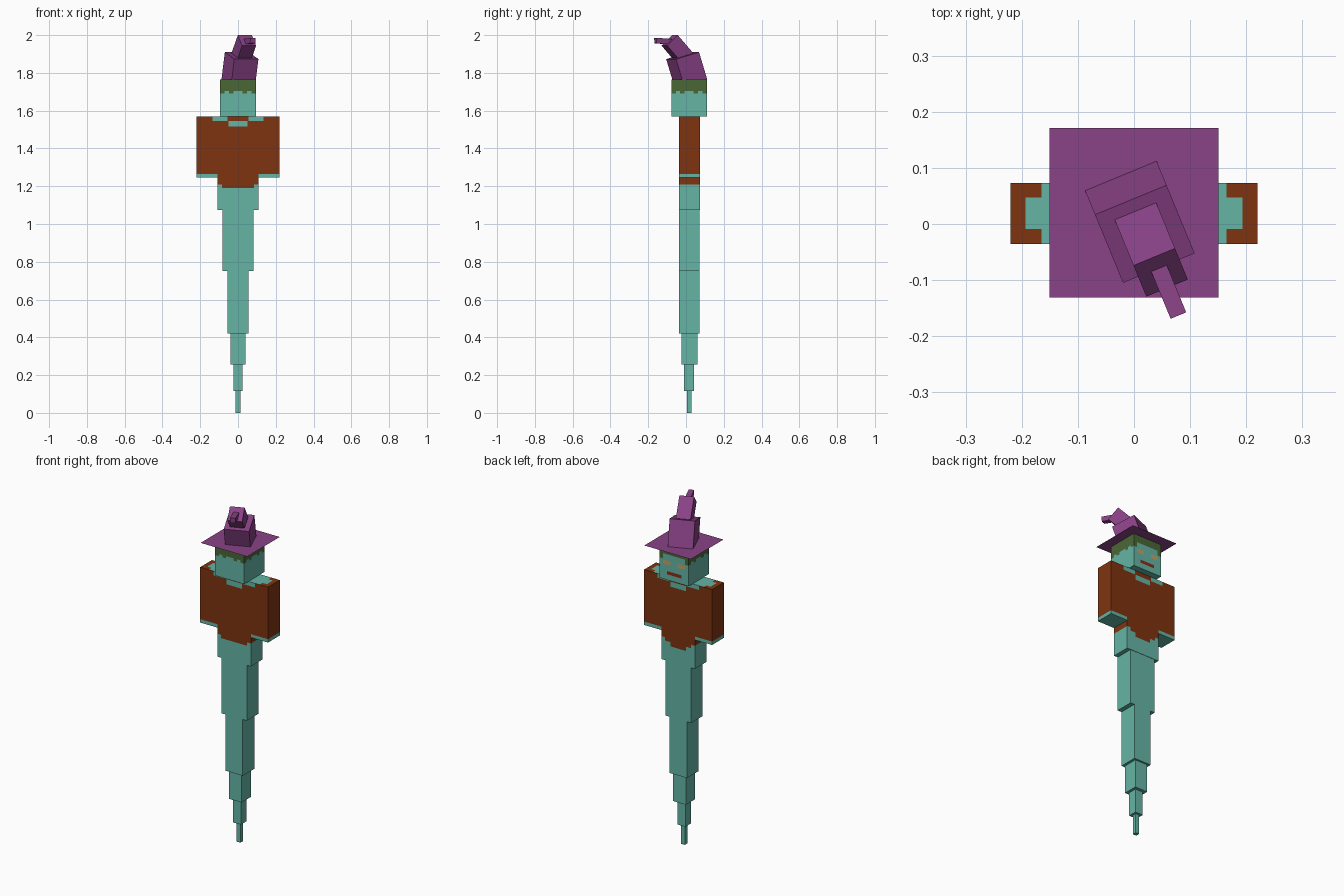
import bpy, bmesh, math
from mathutils import Vector

if "Cube" in bpy.data.objects:
    bpy.data.objects.remove(bpy.data.objects["Cube"])


def material(name, rgb):
    lin = [((c / 255 + 0.055) / 1.055) ** 2.4 for c in rgb]
    m = bpy.data.materials.new(name)
    m.diffuse_color = (*lin, 1)
    m.use_nodes = True
    m.node_tree.nodes["Principled BSDF"].inputs["Base Color"].default_value = m.diffuse_color
    return m


MATS = [material("teal skin", (101, 181, 165)), material("brown shirt", (126, 52, 15)),
        material("purple hat", (138, 66, 135)), material("green hair", (74, 103, 54)),
        material("tan eyes", (202, 160, 95)), material("red mouth", (135, 45, 25))]
SKIN, SHIRT, HAT, HAIR, EYE, MOUTH = range(6)


def finish(name, bm, rule):
    """Colour the faces by rule(centre, normal) and make the object."""
    bmesh.ops.recalc_face_normals(bm, faces=bm.faces)
    bm.normal_update()
    for f in bm.faces:
        f.material_index = rule(f.calc_center_median(), f.normal)
    me = bpy.data.meshes.new(name)
    bm.to_mesh(me)
    bm.free()
    for m in MATS:
        me.materials.append(m)
    ob = bpy.data.objects.new(name, me)
    bpy.context.collection.objects.link(ob)
    return ob


def box(name, lo, hi, rule, cuts=((), (), ())):
    """Axis-aligned box, sliced at the given x, y and z values."""
    bm = bmesh.new()
    bmesh.ops.create_cube(bm, size=1)
    lo, hi = Vector(lo), Vector(hi)
    for v in bm.verts:
        v.co = (lo + hi) / 2 + v.co * (hi - lo)
    for axis, values in enumerate(cuts):
        no = Vector((0, 0, 0))
        no[axis] = 1
        for value in values:
            bmesh.ops.bisect_plane(bm, geom=bm.verts[:] + bm.edges[:] + bm.faces[:],
                                   plane_co=no * value, plane_no=no)
    return finish(name, bm, rule)


def skin(c, n):
    return SKIN


def hat(c, n):
    return HAT


# Tapering tail: half width, y range, z range
TAIL = [(0.083, -0.036, 0.071, 0.75, 1.075), (0.056, -0.036, 0.071, 0.42, 0.75),
        (0.041, -0.025, 0.06, 0.255, 0.42), (0.025, -0.01, 0.042, 0.115, 0.255),
        (0.012, 0.005, 0.028, 0, 0.115)]
for i, (w, y0, y1, z0, z1) in enumerate(TAIL):
    box(f"tail_segment_{i + 1}", (-w, y0, z0), (w, y1, z1), skin)


# Torso: shirt with a stepped hem and neckline
def torso_rule(c, n):
    x = abs(c.x)
    if abs(n.z) > 0.5:
        return SKIN
    if abs(n.x) > 0.5:
        return SHIRT if c.z > 1.21 else SKIN
    hem = 1.21 if x > 0.085 else 1.19
    if n.y > 0 and x < 0.05:
        hem = 1.165
    if c.z < hem:
        return SKIN
    if c.z > 1.545:
        return SHIRT if x < 0.055 else SKIN
    return SKIN if c.z > 1.515 and x < 0.05 else SHIRT


box("torso", (-0.108, -0.036, 1.075), (0.108, 0.073, 1.57), torso_rule,
    ((-0.085, -0.055, -0.05, 0.05, 0.055, 0.085), (), (1.165, 1.19, 1.21, 1.515, 1.545)))


# Arms: sleeves with bare cuffs and open shoulders
def arm_rule(c, n):
    x = abs(c.x)
    if n.z > 0.5:
        return SKIN if x < 0.165 or (x < 0.193 and abs(c.y - 0.019) < 0.028) else SHIRT
    if n.z < -0.5 or c.z < 1.265:
        return SKIN
    return SKIN if abs(n.y) > 0.5 and x < 0.135 and c.z > 1.545 else SHIRT


for side, s in (("left", -1), ("right", 1)):
    x0, x1 = sorted((0.108 * s, 0.22 * s))
    box(f"{side}_arm", (x0, -0.036, 1.245), (x1, 0.073, 1.57), arm_rule,
        ((0.135 * s, 0.165 * s, 0.193 * s), (-0.009, 0.047), (1.265, 1.545)))

# Head: jagged hair all round, face on the +y side
HY, STEP = 0.0165, 0.0235


def head_rule(c, n):
    if abs(n.z) > 0.5:
        return HAIR if n.z > 0 else SKIN
    t = c.x if abs(n.y) > 0.5 else c.y - HY
    col = int(abs(t) / STEP)
    if n.y > 0.5:
        if 1.66 < c.z < 1.682 and col in (1, 2):
            return EYE
        if 1.603 < c.z < 1.622 and col < 2:
            return MOUTH
        return HAIR if c.z > (1.72 if col < 3 else 1.69) else SKIN
    return HAIR if c.z > (1.69 if col % 2 else 1.703) else SKIN


cols = [k * STEP for k in range(-3, 4)]
box("head", (-0.094, HY - 0.094, 1.57), (0.094, HY + 0.094, 1.765), head_rule,
    (cols, [HY + k for k in cols], (1.603, 1.622, 1.66, 1.682, 1.69, 1.703, 1.72)))

# Hat brim: a flat sheet
bm = bmesh.new()
bm.faces.new([bm.verts.new((x, y, 1.767)) for x, y in
              ((-0.151, -0.131), (0.151, -0.131), (0.151, 0.171), (-0.151, 0.171))])
finish("hat_brim", bm, hat)

# Bent hat crown: side profiles (depth, height) extruded across a turned axis
YAW = math.radians(22.4)
ACROSS = Vector((math.cos(YAW), math.sin(YAW), 0))
ALONG = Vector((-math.sin(YAW), math.cos(YAW), 0))


def crown(name, half, profile):
    bm = bmesh.new()
    rings = [[bm.verts.new(ACROSS * (0.011 + s * half) + ALONG * v + Vector((0, 0, z)))
              for v, z in profile] for s in (-1, 1)]
    for r in rings:
        bm.faces.new(r)
    for i in range(4):
        j = (i + 1) % 4
        bm.faces.new((rings[0][i], rings[0][j], rings[1][j], rings[1][i]))
    finish(name, bm, hat)


crown("hat_base", 0.069, [(-0.0425, 1.728), (0.0888, 1.765), (0.0418, 1.91), (-0.0895, 1.873)])
crown("hat_middle", 0.04, [(-0.04, 1.849), (0.02, 1.905), (-0.068, 2.0), (-0.128, 1.944)])
crown("hat_tip", 0.015, [(-0.075, 1.948), (-0.073, 1.978), (-0.181, 1.986), (-0.179, 1.957)])
